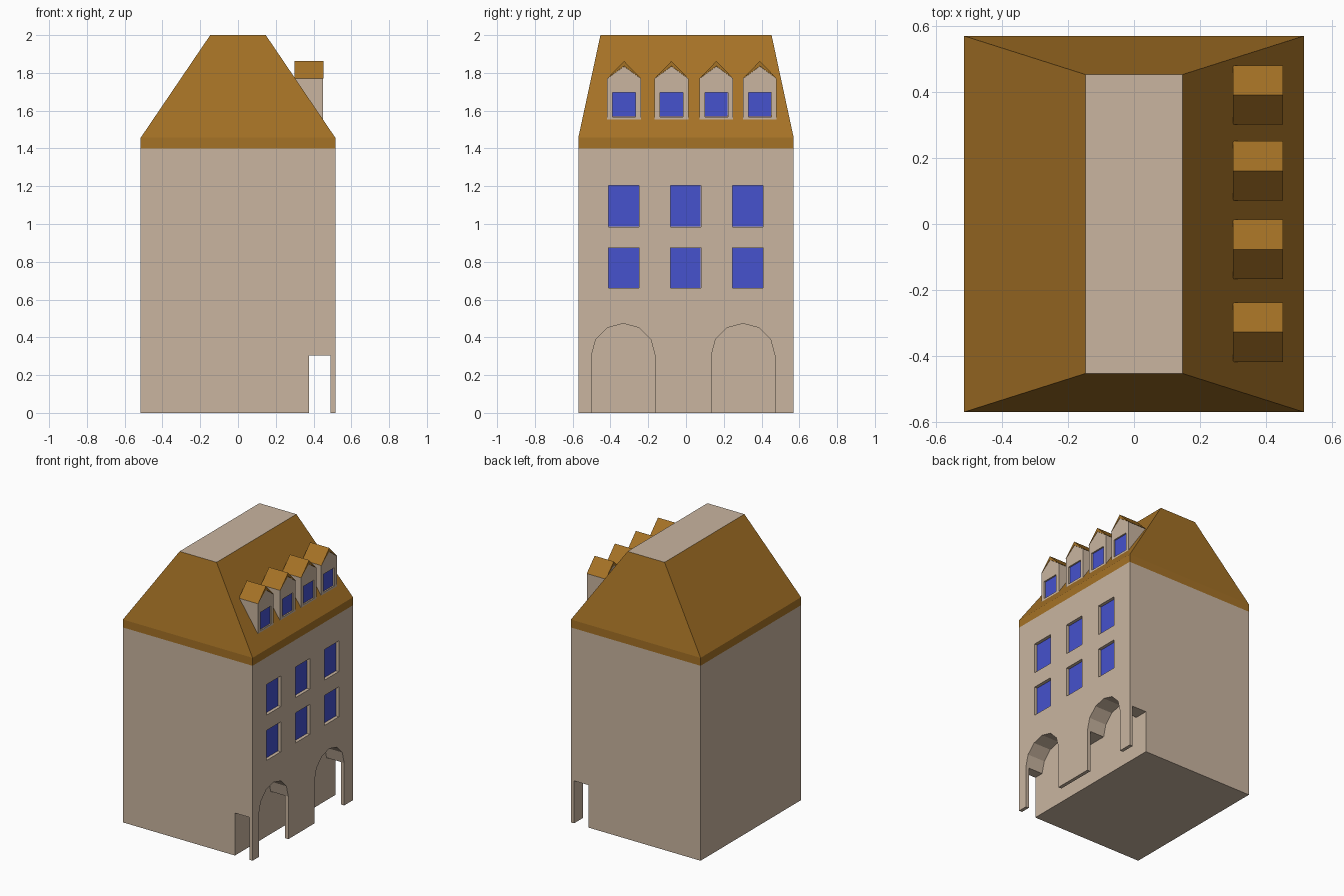
import bpy, bmesh, math

if "Cube" in bpy.data.objects:
    bpy.data.objects.remove(bpy.data.objects["Cube"])


def material(name, rgb):
    m = bpy.data.materials.new(name)
    m.diffuse_color = (*rgb, 1)
    m.use_nodes = True
    m.node_tree.nodes["Principled BSDF"].inputs["Base Color"].default_value = m.diffuse_color
    return m


WALL = material("beige plaster", (0.585, 0.46, 0.35))
ROOF = material("brown roof", (0.376, 0.168, 0.019))
GLASS = material("blue glass", (0.061, 0.084, 0.61))


def finish(bm, name, mat):
    bmesh.ops.recalc_face_normals(bm, faces=bm.faces)
    me = bpy.data.meshes.new(name)
    bm.to_mesh(me)
    bm.free()
    ob = bpy.data.objects.new(name, me)
    bpy.context.collection.objects.link(ob)
    if mat:
        me.materials.append(mat)
    return ob


def prism(name, profile, x0, x1, mat=None):
    """Extrude a (y, z) profile from x0 to x1."""
    bm = bmesh.new()
    face = bm.faces.new([bm.verts.new((x0, y, z)) for y, z in profile])
    ext = bmesh.ops.extrude_face_region(bm, geom=[face])["geom"]
    verts = [v for v in ext if isinstance(v, bmesh.types.BMVert)]
    bmesh.ops.translate(bm, verts=verts, vec=(x1 - x0, 0, 0))
    return finish(bm, name, mat)


def box(name, x0, x1, y0, y1, z0, z1, mat=None):
    return prism(name, [(y0, z0), (y1, z0), (y1, z1), (y0, z1)], x0, x1, mat)


def cut(ob, cutter):
    mod = ob.modifiers.new("cut", 'BOOLEAN')
    mod.operation = 'DIFFERENCE'
    mod.solver = 'EXACT'
    mod.object = cutter
    bpy.context.view_layer.objects.active = ob
    bpy.ops.object.modifier_apply(modifier=mod.name)
    bpy.data.objects.remove(cutter)


X, Y, EAVE = 0.515, 0.57, 1.4

# main walls with the covered walkway and two arches
house = box("house_walls", -X, X, -Y, Y, 0, EAVE, WALL)
cut(house, box("walkway_cutter", 0.375, 0.49, -0.7, 0.7, -0.1, 0.305))
for yc in (-0.332, 0.302):
    arc = [(yc + 0.168 * math.cos(math.pi * i / 6),
            0.305 + 0.168 * math.sin(math.pi * i / 6)) for i in range(7)]
    profile = [(yc + 0.168, -0.1)] + arc + [(yc - 0.168, -0.1)]
    cut(house, prism("arch_cutter", profile, 0.375, 0.7))

# recessed windows on the right facade
for z0, z1 in ((0.66, 0.875), (0.985, 1.205)):
    for yc in (-0.33, -0.002, 0.327):
        y0, y1 = yc - 0.081, yc + 0.081
        cut(house, box("window_cutter", 0.49, 0.6, y0, y1, z0, z1))
        box("window_pane", 0.487, 0.493, y0 + 0.001, y1 - 0.001,
            z0 + 0.001, z1 - 0.001, GLASS)

# hipped roof with upright fascia and a flat plaster top
bm = bmesh.new()
rings = [[bm.verts.new((sx * hx, sy * hy, z))
          for sx, sy in ((-1, -1), (1, -1), (1, 1), (-1, 1))]
         for hx, hy, z in ((X, Y, EAVE), (X, Y, 1.457), (0.147, 0.453, 2.0))]
for a, b in zip(rings, rings[1:]):
    for i in range(4):
        j = (i + 1) % 4
        bm.faces.new((a[i], a[j], b[j], b[i]))
bm.faces.new(rings[-1])
roof = finish(bm, "main_roof", ROOF)
roof.data.materials.append(WALL)
for p in roof.data.polygons:
    if p.normal.z > 0.99:
        p.material_index = 1

# dormers: gabled wall, recessed pane, small pitched roof
for yc in (-0.328, -0.077, 0.161, 0.391):
    h = 0.089
    wall = prism("dormer_wall", [(yc - h, 1.552), (yc + h, 1.552), (yc + h, 1.77),
                                 (yc, 1.835), (yc - h, 1.77)], 0.30, 0.45, WALL)
    y0, y1, z0, z1 = yc - 0.061, yc + 0.061, 1.567, 1.697
    cut(wall, box("dormer_cutter", 0.434, 0.6, y0, y1, z0, z1))
    box("dormer_pane", 0.431, 0.44, y0 + 0.001, y1 - 0.001,
        z0 + 0.001, z1 - 0.001, GLASS)
    prism("dormer_roof", [(yc - h - 0.001, 1.77), (yc, 1.836), (yc + h + 0.001, 1.77),
                          (yc, 1.863)], 0.30, 0.452, ROOF)
